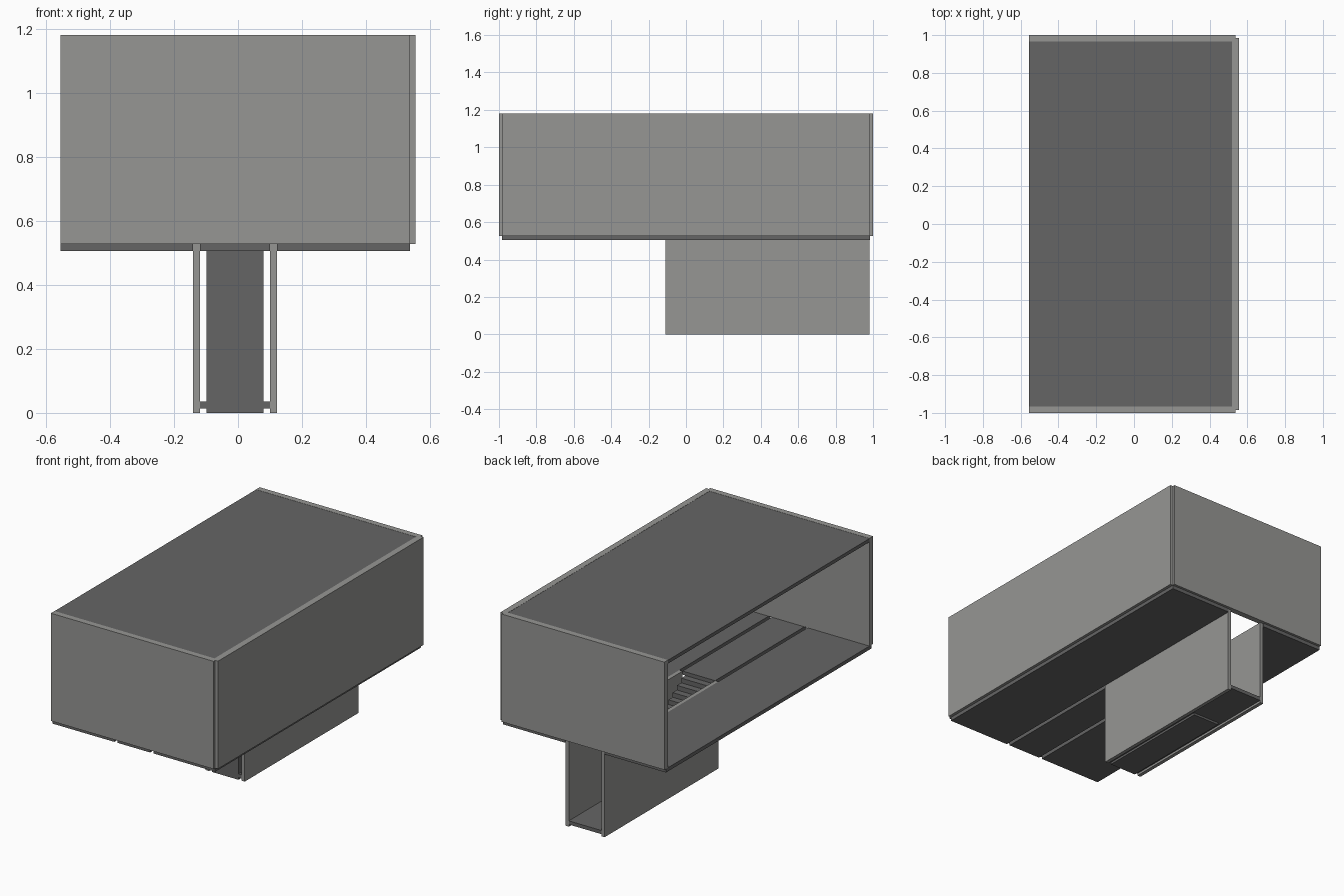
import bpy
import bmesh

cube = bpy.data.objects.get("Cube")
if cube:
    bpy.data.objects.remove(cube, do_unlink=True)


def material(name, color):
    mat = bpy.data.materials.new(name)
    mat.use_nodes = True
    mat.diffuse_color = color
    mat.node_tree.nodes["Principled BSDF"].inputs["Base Color"].default_value = color
    return mat


light = material("light grey", (0.305, 0.305, 0.295, 1))
dark = material("dark grey", (0.13, 0.13, 0.13, 1))


def finish(name, bm, mat):
    bmesh.ops.recalc_face_normals(bm, faces=bm.faces)
    mesh = bpy.data.meshes.new(name)
    bm.to_mesh(mesh)
    bm.free()
    mesh.materials.append(mat)
    obj = bpy.data.objects.new(name, mesh)
    bpy.context.collection.objects.link(obj)
    return obj


def panel(name, x, y, z, mat):
    """Flat board spanning the given (low, high) ranges."""
    bm = bmesh.new()
    bmesh.ops.create_cube(bm, size=1)
    for v in bm.verts:
        v.co = [r[0] if c < 0 else r[1] for c, r in zip(v.co, (x, y, z))]
    return finish(name, bm, mat)


# Main levels and outlines
floor_z = (0.505, 0.527)
top = 1.18
open_x, floor_x = -0.555, 0.537
end_y = 0.985
stair_front = -0.11
slots = {"right": (-0.14, -0.118), "left": (0.1, 0.122)}

# Upper room: end walls, one long wall, the other long side open
wall_z = (floor_z[1], top)
panel("front_wall", (open_x, floor_x), (-1, -0.965), wall_z, light)
panel("back_wall", (open_x, floor_x), (0.965, 1), wall_z, light)
panel("long_wall", (0.518, 0.555), (-end_y, end_y), wall_z, light)
panel("roof", (open_x, 0.518), (-0.965, 0.965), (top - 0.022, top - 0.001), dark)

# Floor boards separated by slots, with the stairwell open behind the middle one
panel("floor_right", (open_x, slots["right"][0]), (-end_y, end_y), floor_z, dark)
panel("floor_left", (slots["left"][1], floor_x), (-end_y, end_y), floor_z, dark)
panel("floor_middle", (slots["right"][1], slots["left"][0]),
      (-end_y, stair_front), floor_z, dark)

# Stairwell walls and base
for side, x in slots.items():
    panel("stairwell_wall_" + side, x, (stair_front, 0.98), (0, floor_z[1]), light)
panel("stairwell_base", (slots["right"][1], slots["left"][0]),
      (stair_front, 0.98), (0.013, 0.035), dark)

# Solid staircase rising towards the front, extruded from its side profile
steps = 18
foot = 0.63
run = (foot - stair_front) / steps
rise = floor_z[0] / steps
profile = [(stair_front, 0), (foot, 0)]
for i in range(steps):
    y = foot - i * run
    profile += [(y, (i + 1) * rise), (y - run, (i + 1) * rise)]
bm = bmesh.new()
side = bm.faces.new([bm.verts.new((-0.098, y, z)) for y, z in profile])
new = bmesh.ops.extrude_face_region(bm, geom=[side])["geom"]
bmesh.ops.translate(bm, vec=(0.178, 0, 0),
                    verts=[g for g in new if isinstance(g, bmesh.types.BMVert)])
finish("staircase", bm, dark)
